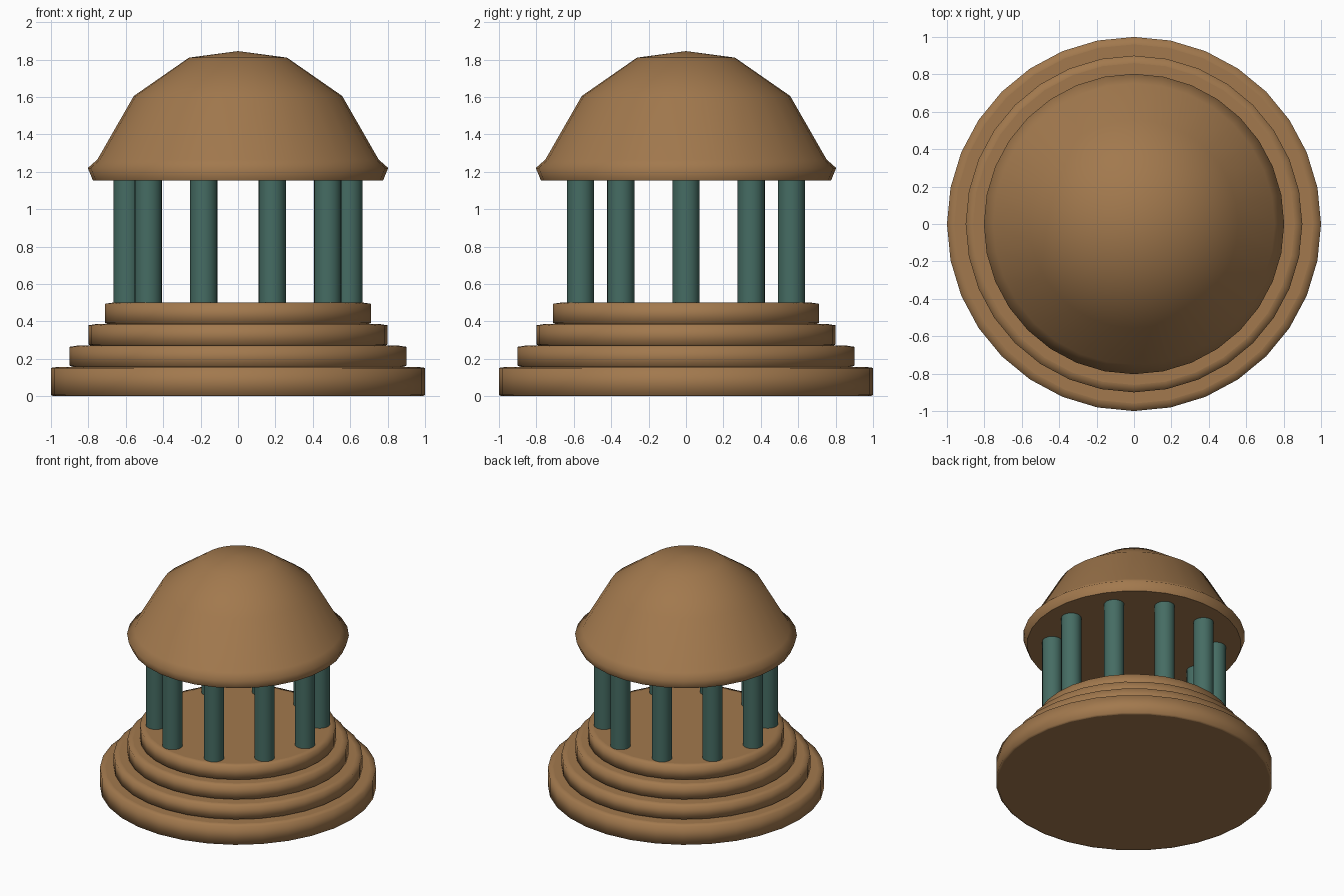
import bpy
import math

if "Cube" in bpy.data.objects:
    bpy.data.objects.remove(bpy.data.objects["Cube"], do_unlink=True)


def make_material(name, colour):
    mat = bpy.data.materials.new(name)
    mat.use_nodes = True
    mat.diffuse_color = (*colour, 1)
    mat.node_tree.nodes["Principled BSDF"].inputs["Base Color"].default_value = (*colour, 1)
    return mat


sandstone = make_material("sandstone", (0.36, 0.19, 0.075))
teal = make_material("teal", (0.06, 0.15, 0.125))


def lathe(name, profile, mat, sides=32, centre=(0, 0), flat_caps=True):
    """Revolve (radius, height) points round a vertical axis; zero radius makes a tip."""
    verts, faces, rings = [], [], []
    for r, z in profile:
        count = sides if r > 0 else 1
        rings.append(list(range(len(verts), len(verts) + count)))
        for i in range(count):
            a = math.tau * i / sides
            verts.append((r * math.cos(a), r * math.sin(a), z))
    for low, high in zip(rings, rings[1:]):
        for i in range(sides):
            j = (i + 1) % sides
            if len(high) == 1:
                faces.append((low[i], low[j], high[0]))
            else:
                faces.append((low[i], low[j], high[j], high[i]))
    faces.append(rings[0][::-1])
    if len(rings[-1]) > 1:
        faces.append(rings[-1])
    mesh = bpy.data.meshes.new(name)
    mesh.from_pydata(verts, [], faces)
    mesh.materials.append(mat)
    for poly in mesh.polygons:
        poly.use_smooth = len(poly.vertices) < 5
    obj = bpy.data.objects.new(name, mesh)
    obj.location = (*centre, 0)
    bpy.context.collection.objects.link(obj)
    return obj


# Stepped round base, one soft-edged disc rising out of the next
steps = [(1.0, 0, 0.157), (0.9, 0.157, 0.27), (0.8, 0.27, 0.385), (0.71, 0.385, 0.5)]
for n, (radius, bottom, top) in enumerate(steps, 1):
    lathe(f"base_step_{n}",
          [(radius - 0.015, bottom), (radius, bottom + 0.006),
           (radius, top - 0.006), (radius - 0.04, top)], sandstone)

# Ring of ten columns
for n in range(10):
    a = math.tau * n / 10
    lathe(f"column_{n + 1}", [(0.073, 0.49), (0.073, 1.16)], teal, 24,
          (0.593 * math.cos(a), 0.593 * math.sin(a)))

# Domed roof with a flared rim and flat underside
lathe("dome_roof",
      [(0.775, 1.152), (0.803, 1.22), (0.752, 1.265), (0.557, 1.605),
       (0.262, 1.81), (0, 1.845)], sandstone)
